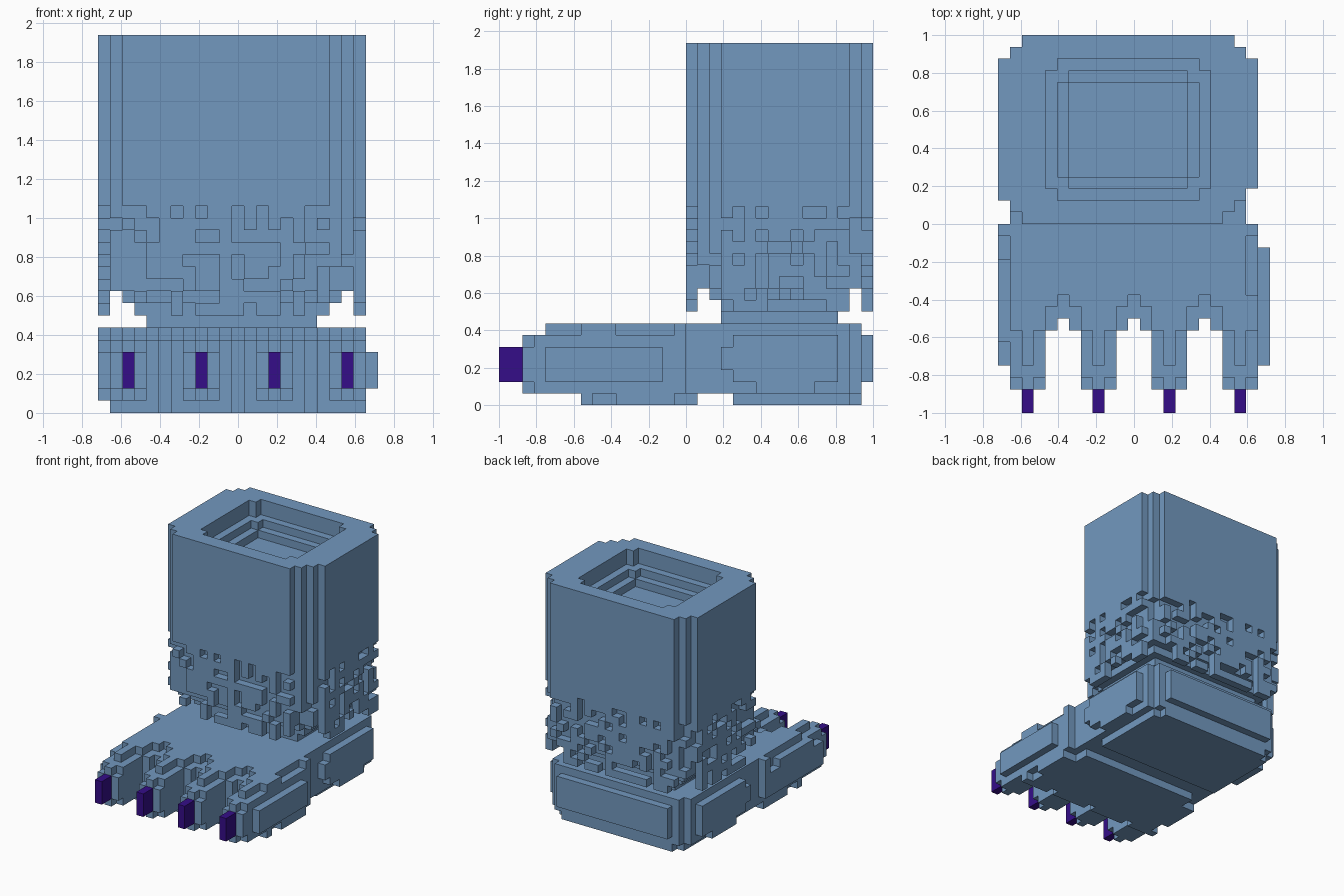
import bpy, bmesh, random
from mathutils import Vector

if "Cube" in bpy.data.objects:
    bpy.data.objects.remove(bpy.data.objects["Cube"], do_unlink=True)

random.seed(7)
V = 1 / 16                                   # block size
ORIGIN = Vector((-11.5 * V, -1.0, 0.0))


def make_material(name, rgb):
    m = bpy.data.materials.new(name)
    m.use_nodes = True
    m.diffuse_color = (*rgb, 1)
    m.node_tree.nodes["Principled BSDF"].inputs["Base Color"].default_value = (*rgb, 1)
    return m


def box(i0, i1, j0, j1, k0, k1):
    """Set of blocks filling a half-open index range."""
    return {(i, j, k) for i in range(i0, i1) for j in range(j0, j1) for k in range(k0, k1)}


# Corner offsets of the six block faces, wound outwards
SIDES = {
    (1, 0, 0): ((1, 0, 0), (1, 1, 0), (1, 1, 1), (1, 0, 1)),
    (-1, 0, 0): ((0, 0, 0), (0, 0, 1), (0, 1, 1), (0, 1, 0)),
    (0, 1, 0): ((0, 1, 0), (0, 1, 1), (1, 1, 1), (1, 1, 0)),
    (0, -1, 0): ((0, 0, 0), (1, 0, 0), (1, 0, 1), (0, 0, 1)),
    (0, 0, 1): ((0, 0, 1), (1, 0, 1), (1, 1, 1), (0, 1, 1)),
    (0, 0, -1): ((0, 0, 0), (0, 1, 0), (1, 1, 0), (1, 0, 0)),
}


def build(name, cells, solid, material):
    """Skin the exposed faces of a set of blocks."""
    bm = bmesh.new()
    verts = {}
    for c in sorted(cells):
        for d, corners in SIDES.items():
            if tuple(a + b for a, b in zip(c, d)) in solid:
                continue
            face = []
            for o in corners:
                p = tuple(a + b for a, b in zip(c, o))
                if p not in verts:
                    verts[p] = bm.verts.new(ORIGIN + Vector(p) * V)
                face.append(verts[p])
            bm.faces.new(face)
    mesh = bpy.data.meshes.new(name)
    bm.to_mesh(mesh)
    bm.free()
    mesh.materials.append(material)
    bpy.context.collection.objects.link(bpy.data.objects.new(name, mesh))


# Leg plan: rectangle with stepped corners
plan = (box(2, 19, 16, 17, 0, 1) | box(1, 20, 17, 18, 0, 1) | box(0, 21, 18, 19, 0, 1)
        | box(0, 22, 19, 30, 0, 1) | box(1, 21, 30, 31, 0, 1) | box(2, 20, 31, 32, 0, 1))
plan = {(i, j) for i, j, _ in plan}


def inset(p):
    return {(i, j) for i, j in p
            if {(i + 1, j), (i - 1, j), (i, j + 1), (i, j - 1)} <= p}


rings = [plan]
for _ in range(3):
    rings.append(inset(rings[-1]))

# Leg column; its outer skin is a ragged fringe towards the bottom
leg = {(i, j, k) for i, j in plan for k in range(17, 31)}
for k in range(8, 17):
    leg |= {(i, j, k) for i, j in rings[{8: 3, 9: 2}.get(k, 1)]}
for i, j in sorted(plan - rings[1]):
    for k in range(8, 17):
        corner = k < 10 and (i in (1, 20) or j in (17, 30) or (k == 8 and i in (2, 19)))
        gap = 0.30 + 0.025 * (16 - k)
        if random.random() > gap and not corner:
            leg.add((i, j, k))

# Stepped hollow in the top
leg -= box(4, 18, 19, 29, 29, 31) | box(5, 17, 18, 30, 29, 31)
leg -= box(5, 17, 20, 28, 28, 29) | box(6, 16, 19, 29, 28, 29)
leg -= box(6, 16, 20, 28, 27, 28)

ankle = box(4, 18, 19, 29, 7, 8)

# Heel with rounded layers, side and back bulges
heel = (box(1, 21, 16, 30, 1, 7) | box(2, 20, 30, 31, 1, 7) | box(2, 20, 20, 30, 0, 1)
        | box(3, 19, 30, 31, 0, 1) | box(3, 19, 31, 32, 2, 6))
heel |= box(0, 22, 20, 29, 2, 6) | box(0, 22, 22, 27, 1, 2)
heel |= box(0, 22, 19, 20, 3, 5)

# Forefoot slab, sole and top
forefoot = box(1, 22, 8, 16, 1, 6) | box(1, 21, 10, 16, 6, 7) | box(1, 22, 10, 15, 0, 1)
forefoot |= box(3, 20, 15, 17, 0, 1) | box(2, 21, 8, 10, 0, 1) | box(0, 22, 15, 16, 3, 7)
# Side bulges
forefoot |= box(0, 1, 4, 16, 2, 5) | box(22, 23, 4, 14, 2, 5)
forefoot |= box(0, 1, 6, 13, 5, 6)

# Four toes, each three blocks wide with a raised ridge and a claw
toes, claws = set(), set()
for c in (2, 8, 14, 20):
    toes |= box(c - 1, c + 2, 3, 8, 1, 6) | box(c - 1, c + 2, 2, 3, 2, 5)
    toes |= box(c, c + 1, 2, 3, 1, 6) | box(c, c + 1, 4, 10, 6, 7)
    toes |= box(c - 1, c + 2, 7, 10, 6, 7) | box(c - 1, c + 2, 7, 8, 0, 1)
    for side in (c - 2, c + 2):              # webbing beside the toe
        if 3 < side < 19:
            toes |= box(side, side + 1, 7, 8, 0, 6) | box(side, side + 1, 9, 10, 6, 7)
    claws |= box(c, c + 1, 0, 2, 2, 5)

skin = make_material("slate blue", (0.17, 0.315, 0.52))
claw_mat = make_material("deep purple", (0.035, 0.004, 0.25))

toes -= forefoot
solid = leg | ankle | heel | forefoot | toes | claws
for name, cells, mat in (("leg", leg, skin), ("ankle", ankle, skin), ("heel", heel, skin),
                         ("forefoot", forefoot, skin), ("toes", toes, skin),
                         ("claws", claws, claw_mat)):
    build(name, cells, solid, mat)
